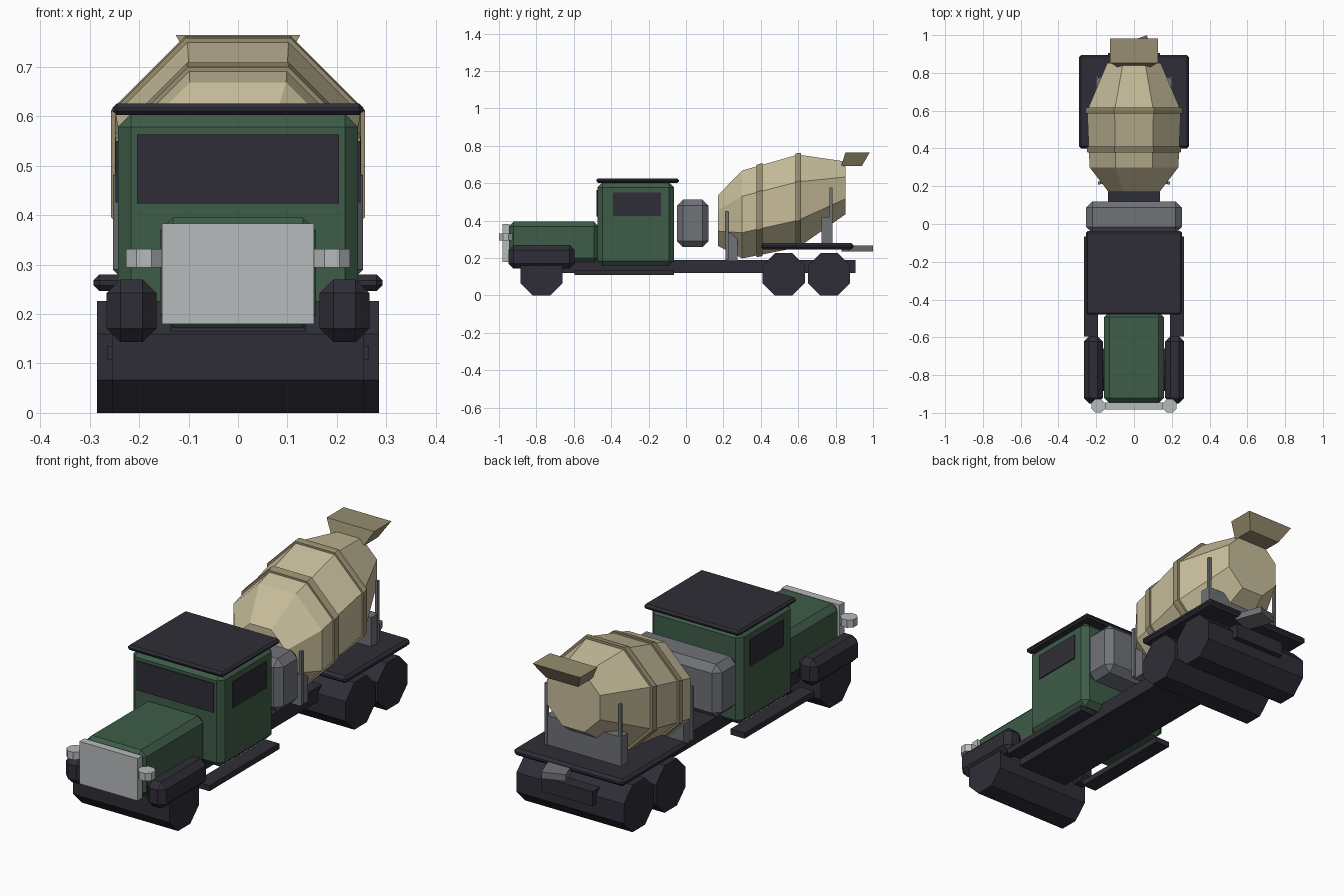
import bpy, bmesh, math
from mathutils import Matrix

if "Cube" in bpy.data.objects:
    bpy.data.objects.remove(bpy.data.objects["Cube"])


def material(name, rgb):
    m = bpy.data.materials.new(name)
    m.diffuse_color = (*rgb, 1)
    m.use_nodes = True
    m.node_tree.nodes["Principled BSDF"].inputs["Base Color"].default_value = m.diffuse_color
    return m


GREEN = material("cab green", (0.048, 0.107, 0.065))
DARK = material("dark slate", (0.028, 0.027, 0.038))
BEIGE = material("drum beige", (0.58, 0.515, 0.33))
TAN = material("band tan", (0.31, 0.27, 0.16))
GREY = material("steel grey", (0.16, 0.168, 0.185))
SILVER = material("light grey", (0.47, 0.495, 0.50))


def finish(name, bm, mat, bevel=0):
    if bevel:
        bmesh.ops.bevel(bm, geom=bm.edges[:], offset=bevel, segments=1,
                        affect='EDGES', profile=0.5)
    bmesh.ops.recalc_face_normals(bm, faces=bm.faces[:])
    me = bpy.data.meshes.new(name)
    bm.to_mesh(me)
    bm.free()
    me.materials.append(mat)
    ob = bpy.data.objects.new(name, me)
    bpy.context.collection.objects.link(ob)
    return ob


def box(name, x, y, z, mat, bevel=0):
    """Box from (min, max) ranges, with optional chamfered edges."""
    bm = bmesh.new()
    bmesh.ops.create_cube(bm, size=1)
    for v in bm.verts:
        v.co = [(r[0] + r[1]) / 2 + c * (r[1] - r[0]) for r, c in zip((x, y, z), v.co)]
    return finish(name, bm, mat, bevel)


def pair(name, x, y, z, mat, bevel=0):
    """The same box on the left and right sides."""
    box("right_" + name, x, y, z, mat, bevel)
    box("left_" + name, (-x[1], -x[0]), y, z, mat, bevel)


def loft(name, rings, mat):
    """Skin between vertex rings and cap both ends."""
    bm = bmesh.new()
    loops = [[bm.verts.new(p) for p in ring] for ring in rings]
    n = len(loops[0])
    for a, b in zip(loops, loops[1:]):
        for i in range(n):
            j = (i + 1) % n
            bm.faces.new((a[i], a[j], b[j], b[i]))
    bm.faces.new(loops[0])
    bm.faces.new(loops[-1])
    return finish(name, bm, mat)


def octagon(y, cz, apothem):
    """Upright octagon facing along y, flat side up."""
    r = apothem / math.cos(math.pi / 8)
    angles = [math.pi / 8 + i * math.pi / 4 for i in range(8)]
    return [(r * math.cos(a), y, cz + r * math.sin(a)) for a in angles]


def wheel(name, y, half_width):
    r = 0.113 / math.cos(math.pi / 8)
    angles = [math.pi / 8 + i * math.pi / 4 for i in range(8)]
    rings = [[(x, y + r * math.cos(a), 0.113 + r * math.sin(a)) for a in angles]
             for x in (-half_width, half_width)]
    loft(name, rings, DARK)


# Wheels, one wide roller per axle
wheel("front_wheels", -0.772, 0.255)
wheel("middle_wheels", 0.522, 0.285)
wheel("rear_wheels", 0.765, 0.285)

# Chassis, running boards, fenders and rear deck
box("chassis", (-0.137, 0.137), (-0.88, 0.905), (0.12, 0.19), DARK)
pair("running_board", (0.19, 0.265), (-0.595, -0.065), (0.108, 0.135), DARK)
pair("front_fender", (0.165, 0.266), (-0.95, -0.595), (0.143, 0.27), DARK, 0.028)
box("rear_deck", (-0.292, 0.292), (0.4, 0.895), (0.246, 0.28), DARK, 0.012)

# Hood, grille and headlights
box("hood", (-0.158, 0.158), (-0.948, -0.465), (0.172, 0.395), GREEN, 0.027)
box("grille", (-0.154, 0.154), (-0.982, -0.944), (0.18, 0.383), SILVER)
for side, s in (("right", 1), ("left", -1)):
    bm = bmesh.new()
    bmesh.ops.create_cone(bm, cap_ends=True, segments=8, radius1=0.039, radius2=0.039,
                          depth=0.037,
                          matrix=Matrix.Translation((s * 0.19, -0.963, 0.313))
                          @ Matrix.Rotation(math.pi / 8, 4, 'Z'))
    finish(side + "_headlight", bm, SILVER)

# Cab with roof and window plates
box("cab", (-0.243, 0.243), (-0.473, -0.065), (0.157, 0.605), GREEN, 0.027)
box("roof", (-0.254, 0.254), (-0.479, -0.038), (0.602, 0.626), DARK, 0.009)
box("windshield", (-0.204, 0.204), (-0.478, -0.470), (0.423, 0.563), DARK)
pair("side_window", (0.24, 0.248), (-0.39, -0.135), (0.425, 0.55), DARK)

# Water tank behind the cab
box("water_tank", (-0.253, 0.253), (-0.048, 0.12), (0.258, 0.512), GREY, 0.032)

# Mixing drum: y, centre height, half height
drum = [(0.17, 0.40, 0.135), (0.30, 0.433, 0.235), (0.60, 0.505, 0.248), (0.853, 0.575, 0.141)]
loft("mixing_drum", [octagon(*s) for s in drum], BEIGE)


def section(y, grow):
    for a, b in zip(drum, drum[1:]):
        if a[0] <= y <= b[0]:
            t = (y - a[0]) / (b[0] - a[0])
            return octagon(y, a[1] + t * (b[1] - a[1]), a[2] + t * (b[2] - a[2]) + grow)


loft("front_drum_band", [section(0.378, 0.009), section(0.41, 0.009)], TAN)
loft("rear_drum_band", [section(0.585, 0.009), section(0.60, 0.009), section(0.616, 0.012)], TAN)

# Loading hopper, flared upward
loft("hopper", [[(-w, y0, z), (w, y0, z), (w, y1, z), (-w, y1, z)]
                for w, y0, y1, z in ((0.085, 0.83, 0.94, 0.692), (0.126, 0.852, 0.982, 0.764))], TAN)

# Drum supports
box("front_cradle", (-0.18, 0.18), (0.213, 0.275), (0.185, 0.335), GREY)
pair("front_post", (0.178, 0.19), (0.21, 0.226), (0.19, 0.448), GREY)
box("rear_cradle", (-0.2, 0.2), (0.724, 0.779), (0.26, 0.42), GREY)
pair("rear_post", (0.189, 0.202), (0.768, 0.783), (0.26, 0.577), GREY)

# Swivelling discharge chute under the deck
chute = box("discharge_chute", (-0.055, 0.055), (-0.07, 0.07), (0.234, 0.266), GREY)
chute.data.transform(Matrix.Translation((0.04, 0.915, 0)) @ Matrix.Rotation(math.radians(20), 4, 'Z'))
